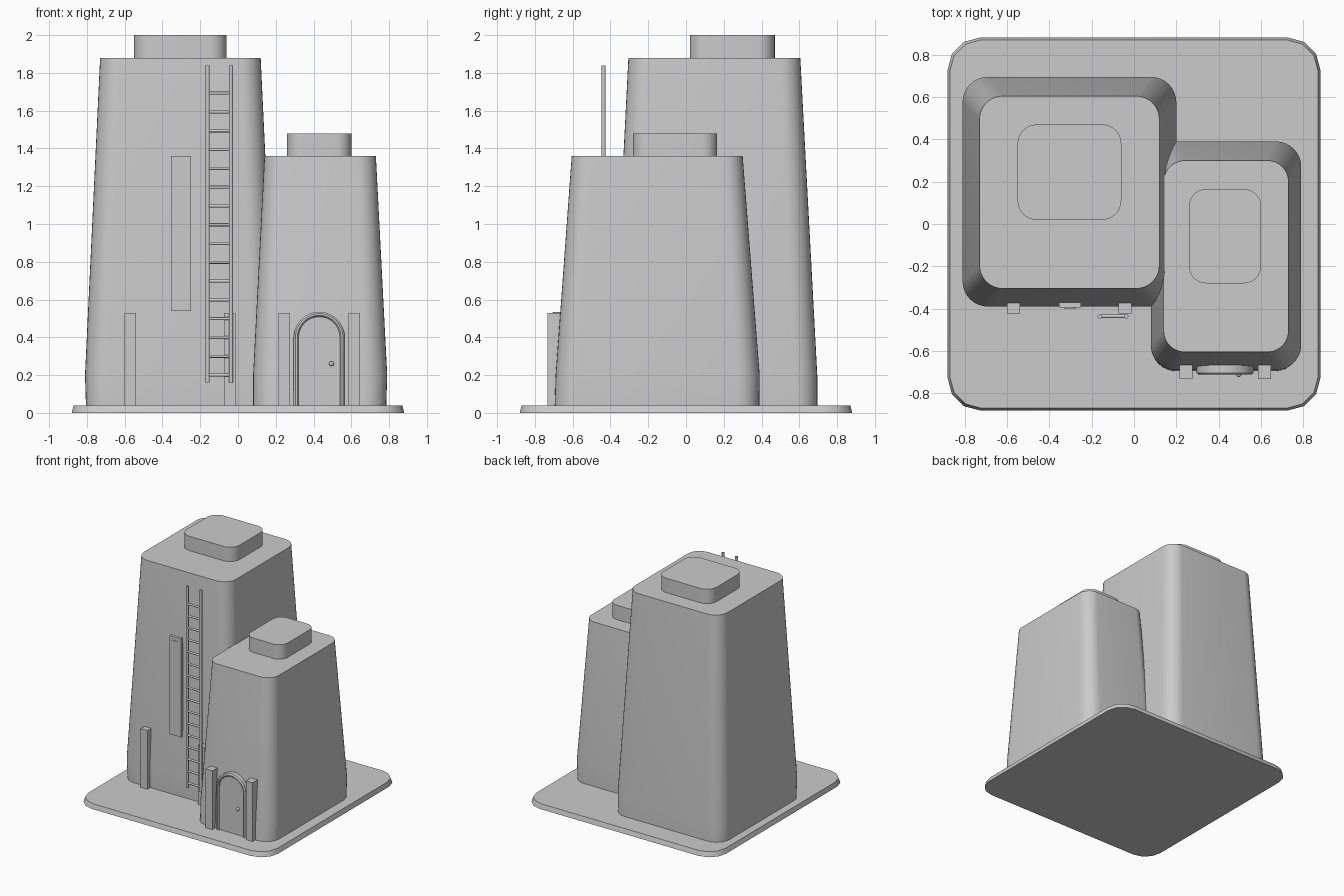
import bpy, bmesh, math
from mathutils import Vector

old = bpy.data.objects.get("Cube")
if old:
    bpy.data.objects.remove(old, do_unlink=True)

GREY = (0.6, 0.6, 0.6, 1.0)
grey = bpy.data.materials.new("plain grey")
grey.use_nodes = True
grey.diffuse_color = GREY
grey.node_tree.nodes["Principled BSDF"].inputs["Base Color"].default_value = GREY


def finish(name, bm, smooth=True):
    bmesh.ops.recalc_face_normals(bm, faces=bm.faces[:])
    mesh = bpy.data.meshes.new(name)
    bm.to_mesh(mesh)
    bm.free()
    mesh.materials.append(grey)
    obj = bpy.data.objects.new(name, mesh)
    bpy.context.collection.objects.link(obj)
    if smooth:
        bpy.ops.object.select_all(action='DESELECT')
        obj.select_set(True)
        bpy.context.view_layer.objects.active = obj
        bpy.ops.object.shade_smooth_by_angle(angle=math.radians(35))
    return obj


def rounded_rect(x0, x1, y0, y1, r, segs):
    centres = [(x1 - r, y1 - r), (x0 + r, y1 - r), (x0 + r, y0 + r), (x1 - r, y0 + r)]
    points = []
    for quarter, (cx, cy) in enumerate(centres):
        for i in range(segs + 1):
            a = (quarter + i / segs) * math.pi / 2
            points.append((cx + r * math.cos(a), cy + r * math.sin(a)))
    return points


def loft(name, layers, segs=8):
    """Skin stacked rounded rectangles given as (z, x0, x1, y0, y1, radius)."""
    bm = bmesh.new()
    rings = [[bm.verts.new((x, y, z)) for x, y in rounded_rect(*rect, segs)]
             for z, *rect in layers]
    n = len(rings[0])
    for low, high in zip(rings, rings[1:]):
        for i in range(n):
            j = (i + 1) % n
            bm.faces.new((low[i], low[j], high[j], high[i]))
    bm.faces.new(rings[0])
    bm.faces.new(rings[-1])
    return finish(name, bm)


def box(name, x0, x1, y0, y1, z0, z1):
    bm = bmesh.new()
    bmesh.ops.create_cube(bm, size=1)
    for v in bm.verts:
        v.co = Vector(((x0 + x1) / 2 + v.co.x * (x1 - x0),
                       (y0 + y1) / 2 + v.co.y * (y1 - y0),
                       (z0 + z1) / 2 + v.co.z * (z1 - z0)))
    return finish(name, bm, smooth=False)


def rod(name, start, end, radius):
    start, end = Vector(start), Vector(end)
    axis = end - start
    bm = bmesh.new()
    bmesh.ops.create_cone(bm, cap_ends=True, segments=12, radius1=radius,
                          radius2=radius, depth=axis.length)
    turn = axis.to_track_quat('Z', 'Y')
    for v in bm.verts:
        v.co = turn @ v.co + (start + end) / 2
    return finish(name, bm)


def arch(half, spring, floor, cx):
    """Door outline from the lower right, over the top, to the lower left."""
    curve = [(cx + half * math.cos(a), spring + half * math.sin(a))
             for a in (math.pi * i / 24 for i in range(25))]
    return [(cx + half, floor)] + curve + [(cx - half, floor)]


# Ground slab and the two tapering towers with roof caps
FLOOR = 0.04
loft("base_slab", [(0, -.88, .88, -.88, .88, .15), (FLOOR, -.87, .87, -.87, .87, .15)], segs=3)
loft("tall_tower", [(FLOOR, -.805, .197, -.385, .695, .12),
                    (.2, -.81, .2, -.39, .695, .12),
                    (1.88, -.73, .12, -.305, .605, .11)])
loft("tall_roof_cap", [(1.87, -.55, -.06, .02, .47, .09), (2, -.55, -.06, .02, .47, .09)])
loft("short_tower", [(FLOOR, .08, .785, -.695, .388, .12),
                     (.2, .08, .79, -.69, .39, .12),
                     (1.36, .14, .73, -.605, .3, .1)])
loft("short_roof_cap", [(1.35, .26, .6, -.28, .165, .08), (1.48, .26, .6, -.28, .165, .08)])

# Square posts against both fronts
for name, x, y in (("tall_right_post", -.57, -.39), ("tall_left_post", -.043, -.39),
                   ("short_right_post", .245, -.7), ("short_left_post", .616, -.7)):
    box(name, x - .031, x + .031, y - .033, y + .033, FLOOR, .53)

# Tall narrow window with a raised inner panel
box("window_frame", -.355, -.25, -.395, -.37, .54, 1.36)
box("window_panel", -.33, -.275, -.4, -.395, .57, 1.33)

# Ladder
LADDER_Y = -.436
for name, x in (("ladder_right_rail", -.161), ("ladder_left_rail", -.037)):
    rod(name, (x, LADDER_Y, .16), (x, LADDER_Y, 1.84), .011)
for i in range(16):
    z = .2 + i * .0995
    rod("ladder_rung", (-.161, LADDER_Y, z), (-.037, LADDER_Y, z), .008)

# Arched door panel
DOOR_X, SPRING = .43, .4
bm = bmesh.new()
panel = bm.faces.new([bm.verts.new((x, -.699, z)) for x, z in arch(.12, SPRING, FLOOR, DOOR_X)])
push = bmesh.ops.extrude_face_region(bm, geom=[panel])
bmesh.ops.translate(bm, vec=(0, .05, 0),
                    verts=[g for g in push["geom"] if isinstance(g, bmesh.types.BMVert)])
finish("door_panel", bm)

# Door frame: a chamfered band swept round the arch
profile = [(.109, -.65), (.109, -.703), (.116, -.712), (.126, -.712), (.135, -.703), (.135, -.65)]
bm = bmesh.new()
strips = [[bm.verts.new((x, y, z)) for x, z in arch(half, SPRING, FLOOR, DOOR_X)]
          for half, y in profile]
for a, b in zip(strips, strips[1:] + strips[:1]):
    for i in range(len(a) - 1):
        bm.faces.new((a[i], a[i + 1], b[i + 1], b[i]))
for end in (0, -1):
    bm.faces.new([s[end] for s in strips])
finish("door_frame", bm)

# Door knob
bm = bmesh.new()
bmesh.ops.create_uvsphere(bm, u_segments=16, v_segments=10, radius=.013)
bmesh.ops.translate(bm, vec=(.495, -.71, .26), verts=bm.verts[:])
finish("door_knob", bm)
